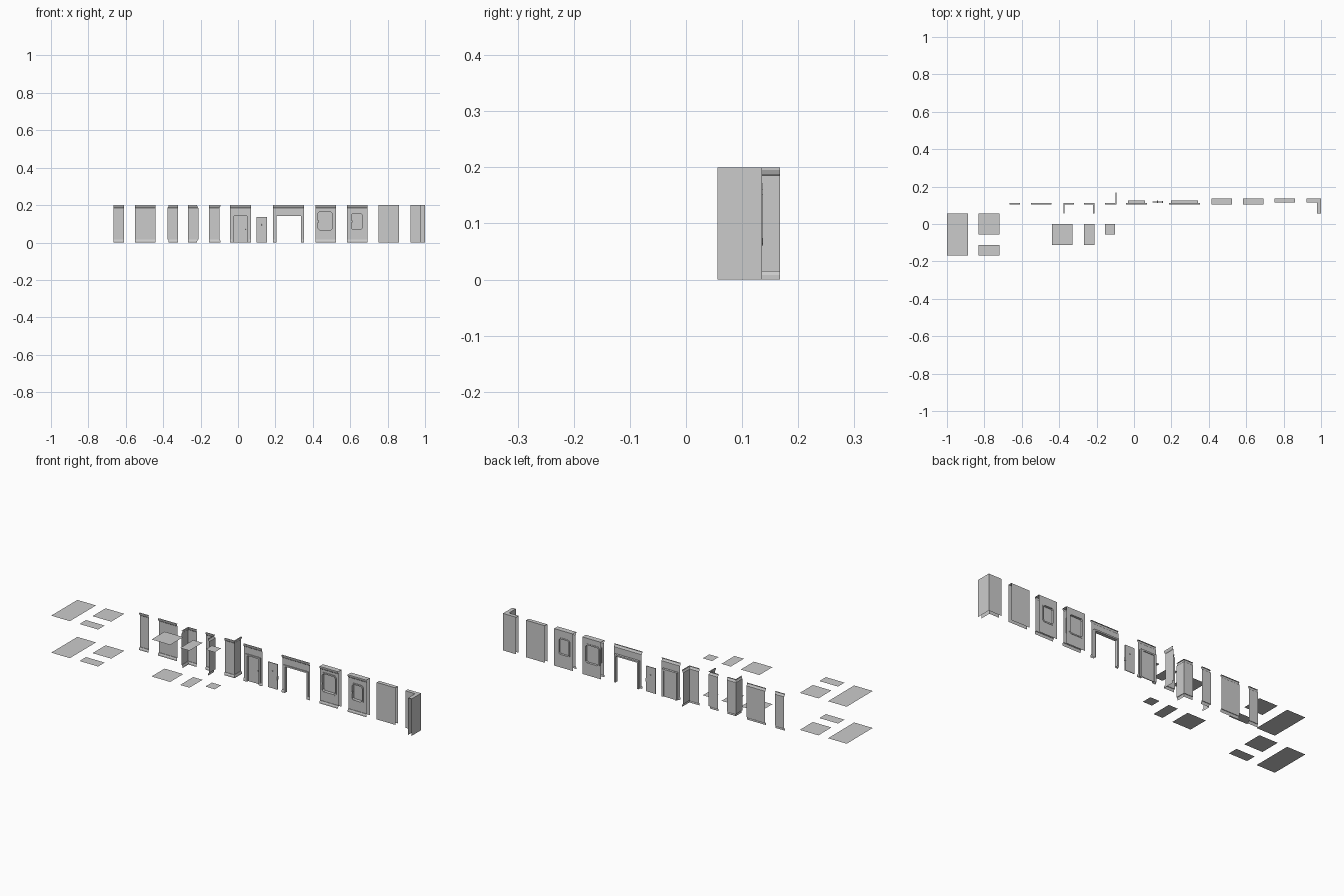
import bpy, bmesh
from mathutils import Vector

if "Cube" in bpy.data.objects:
    bpy.data.objects.remove(bpy.data.objects["Cube"])

U = 0.0557          # half module
H = 0.2             # wall height
Y = 2 * U           # room-side wall plane
YB = 0.135          # exterior wall plane
BASE = [(.006, 0), (.006, .008), (.003, .015), (0, .015)]
TOP = [(0, .185), (.003, .188), (.006, .195), (.006, H), (0, H)]


def make(name, rows, closed=False):
    """Skin a list of point rows of equal length with quads."""
    bm = bmesh.new()
    vs = [[bm.verts.new(p) for p in r] for r in rows]
    n = len(rows[0])
    for a, b in zip(vs, vs[1:]):
        for i in range(n if closed else n - 1):
            j = (i + 1) % n
            bm.faces.new((a[i], a[j], b[j], b[i]))
    bmesh.ops.remove_doubles(bm, verts=bm.verts[:], dist=1e-6)
    me = bpy.data.meshes.new(name)
    bm.to_mesh(me)
    bm.free()
    ob = bpy.data.objects.new(name, me)
    bpy.context.collection.objects.link(ob)
    return ob


def sweep(name, path, profile):
    """Run an (offset, z) profile along a plan path, offsetting to its right with mitres."""
    pts = [Vector(p) for p in path]
    nrm = [Vector(((b - a).y, -(b - a).x)).normalized() for a, b in zip(pts, pts[1:])]
    offs = [nrm[0]] + [a + b for a, b in zip(nrm, nrm[1:])] + [nrm[-1]]
    rows = [[(p.x + o.x * d, p.y + o.y * d, z) for p, o in zip(pts, offs)] for d, z in profile]
    return make(name, rows)


def box(name, x0, x1, y0, y1, z0, z1):
    ring = [(x0, y0), (x1, y0), (x1, y1), (x0, y1)]
    ob = make(name, [[(x, y, z) for x, y in ring] for z in (z0, z1)], True)
    bm = bmesh.new()
    bm.from_mesh(ob.data)
    bmesh.ops.holes_fill(bm, edges=bm.edges[:])
    bmesh.ops.recalc_face_normals(bm, faces=bm.faces[:])
    bm.to_mesh(ob.data)
    bm.free()
    return ob


def knob(name, x, y, z, r=.003):
    bpy.ops.mesh.primitive_uv_sphere_add(segments=10, ring_count=6, radius=r, location=(x, y, z))
    bpy.context.object.name = name
    bpy.ops.object.shade_smooth_by_angle()


def octo(x0, x1, z0, z1, c, y):
    """Rectangle with cut corners, counter-clockwise from the front."""
    return [(x0 + c, y, z0), (x1 - c, y, z0), (x1, y, z0 + c), (x1, y, z1 - c),
            (x1 - c, y, z1), (x0 + c, y, z1), (x0, y, z1 - c), (x0, y, z0 + c)]


def arch(x, half, z, y):
    return [(x + half, y, 0), (x + half, y, z), (x - half, y, z), (x - half, y, 0)]


# Floor tiles and matching ceilings
for i, (x, y, w, d) in enumerate([(-1, U, 2, 4), (-.831, U, 2, 2), (-.831, -2 * U, 2, 1),
                                  (-.439, 0, 2, 2), (-.268, 0, 1, 2), (-.156, 0, 1, 1)]):
    for part, z in (("floor", 0), ("ceiling", H)):
        ys = (y - d * U, y) if z == 0 else (y, y - d * U)
        make(f"{part}_{i}", [[(x, v, z), (x + w * U, v, z)] for v in ys][::-1])

# Plain walls and corners with skirting and cornice
for name, path in {
    "wall_half": [(-.665, Y), (-.609, Y)],
    "wall_full": [(-.552, Y), (-.440, Y)],
    "corner_inner_left": [(-.377, U), (-.377, Y), (-.322, Y)],
    "corner_inner_right": [(-.268, Y), (-.212, Y), (-.212, U)],
    "corner_outer": [(-.156, Y), (-.100, Y), (-.100, 3 * U)],
}.items():
    sweep(name, path, BASE + TOP)


# Walls with a framed doorway
def door_wall(name, x, half, fo, fi, zo, zi):
    make(name, [arch(x, half, .185, Y), arch(x, fo, zo, Y), arch(x, fo, zo, Y - .005),
                arch(x, fi, zi, Y - .005), arch(x, fi, zi, .125),
                arch(x, fo, zo, .125), arch(x, fo, zo, Y + .001)])
    sweep(name + "_cornice", [(x - half, Y), (x + half, Y)], TOP)
    for s, a, b in (("left", x - half, x - fo), ("right", x + fo, x + half)):
        sweep(f"{name}_skirting_{s}", [(a, Y), (b, Y)], BASE)


door_wall("door_wall", .0134, U, .045, .034, .149, .141)
box("fitted_door", -.0206, .0474, .117, .121, 0, .141)
knob("fitted_door_knob", .039, .115, .07)
door_wall("wide_doorway", .2705, 1.5 * U, .073, .065, .150, .142)

# Loose door leaf
box("door_leaf", .098, .154, .116, .120, 0, .137)
for s, y in (("front", .114), ("back", .122)):
    knob("door_knob_" + s, .126, y, .095)
box("door_handle", .151, .155, .113, .123, .052, .072)


# Windows through an inner and an outer wall skin
def window_wall(name, x, wx0, wx1, z0, z1, c):
    a, b, t = x - U, x + U, .007

    def outer(y):
        return octo(wx0, wx1, z0, z1, c, y)

    def inner(y):
        return octo(wx0 + t, wx1 - t, z0 + t, z1 - t, c * .7, y)

    make(name, [octo(a, b, .015, .185, 0, Y), outer(Y), outer(Y - .004), inner(Y - .004),
                inner(YB + .002), outer(YB + .002), outer(YB), octo(a, b, 0, H, 0, YB)], True)
    sweep(name + "_skirting", [(a, Y), (b, Y)], BASE)
    sweep(name + "_cornice", [(a, Y), (b, Y)], TOP)
    make(name + "_top", [[(a, Y, H), (b, Y, H)], [(a, YB, H), (b, YB, H)]])
    g = inner(.125)
    make(name + "_pane", [[g[0], g[1]], [g[7], g[2]], [g[6], g[3]], [g[5], g[4]]])
    box(name + "_latch", wx0 + .006, wx0 + .012, Y - .007, Y - .003, .107, .117)


window_wall("large_window_wall", .4695, .421, .511, .061, .171, .011)
window_wall("small_window_wall", .638, .600, .672, .064, .161, .009)

# Plain exterior wall and exterior corner, closed on top
SHELL = [(-.021, 0), (-.021, H), (0, H), (0, 0)][::-1]
sweep("exterior_wall", [(.862, YB), (.750, YB)], SHELL)
sweep("exterior_corner", [(1, U), (1, YB), (.921, YB)], SHELL)
